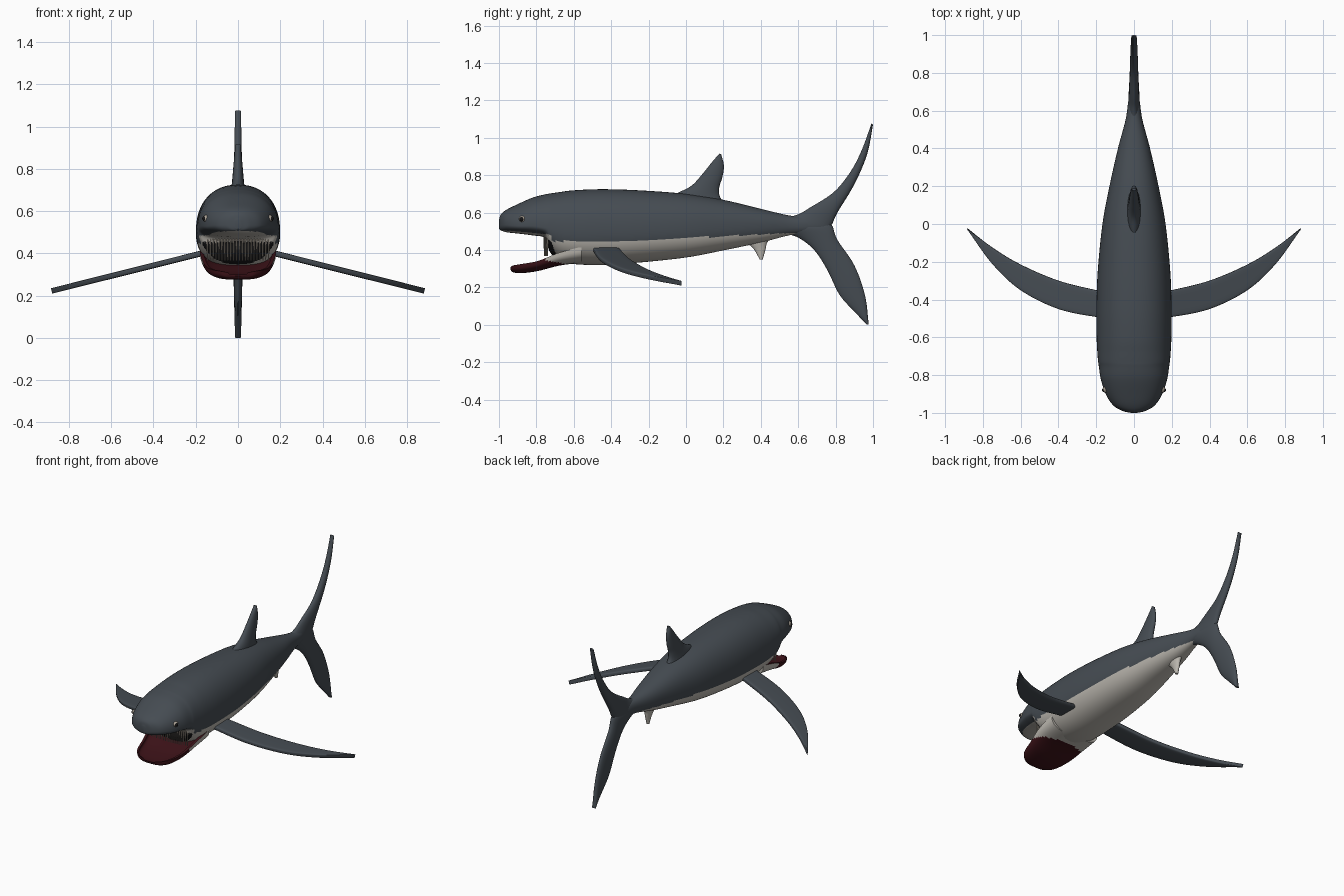
import bpy, bmesh, math
from mathutils import Vector

cube = bpy.data.objects.get("Cube")
if cube:
    bpy.data.objects.remove(cube, do_unlink=True)


def material(name, rgb):
    m = bpy.data.materials.new(name)
    m.use_nodes = True
    m.diffuse_color = (*rgb, 1)
    bsdf = m.node_tree.nodes["Principled BSDF"]
    bsdf.inputs["Base Color"].default_value = (*rgb, 1)
    bsdf.inputs["Roughness"].default_value = 0.7
    return m


SLATE = material("slate_grey", (.06, .072, .085))
CREAM = material("belly_cream", (.5, .475, .43))
RED = material("mouth_red", (.045, .006, .009))
BLACK = material("black", (.008, .008, .009))
IVORY = material("tooth_ivory", (.42, .37, .31))


def spline(rows, steps):
    """Catmull-Rom curve through rows of any width."""
    pts = [Vector(r) for r in rows]
    pts = [pts[0] * 2 - pts[1]] + pts + [pts[-1] * 2 - pts[-2]]
    out = []
    for a, b, c, d in zip(pts, pts[1:], pts[2:], pts[3:]):
        for k in range(steps):
            t = k / steps
            out.append((b * 2 + (c - a) * t + (a * 2 - b * 5 + c * 4 - d) * t * t
                        + (b * 3 - a - c * 3 + d) * t ** 3) / 2)
    return out + [pts[-2]]


def finish(bm, name, mats, rule=None, angle=40):
    """Turn a bmesh into a shaded object, colouring faces by a rule."""
    bmesh.ops.recalc_face_normals(bm, faces=bm.faces)
    for f in bm.faces:
        f.smooth = True
        if rule:
            f.material_index = rule(f.calc_center_median(), f.normal)
    mesh = bpy.data.meshes.new(name)
    bm.to_mesh(mesh)
    bm.free()
    mesh.set_sharp_from_angle(angle=math.radians(angle))
    for m in mats:
        mesh.materials.append(m)
    obj = bpy.data.objects.new(name, mesh)
    bpy.context.collection.objects.link(obj)
    return obj


def loft(name, rings, mats, rule=None, angle=40):
    """Skin closed rings of equal length and cap both ends."""
    bm = bmesh.new()
    loops = [[bm.verts.new(p) for p in ring] for ring in rings]
    for a, b in zip(loops, loops[1:]):
        for i in range(len(a)):
            bm.faces.new((a[i - 1], a[i], b[i], b[i - 1]))
    bm.faces.new(loops[0])
    bm.faces.new(loops[-1])
    return finish(bm, name, mats, rule, angle)


def rounded(t, power):
    """Point on a unit superellipse."""
    c, s = math.cos(t), math.sin(t)
    return (math.copysign(abs(c) ** (2 / power), c), math.copysign(abs(s) ** (2 / power), s))


# Body: y, half width, top, widest height, bottom
stations = [
    (-1, .015, .56, .535, .515), (-.99, .06, .59, .535, .505), (-.96, .11, .615, .535, .495),
    (-.9, .15, .645, .53, .488), (-.82, .176, .68, .53, .478), (-.755, .186, .697, .52, .463),
    (-.728, .19, .702, .52, .39), (-.68, .194, .709, .51, .345), (-.6, .198, .719, .5, .325),
    (-.45, .199, .725, .5, .32), (-.25, .192, .719, .5, .333), (0, .167, .7, .51, .36),
    (.2, .13, .668, .52, .398), (.4, .085, .62, .53, .44), (.55, .045, .585, .53, .478),
    (.65, .03, .575, .53, .49), (.72, .015, .56, .53, .505)]
SIDES = 72
body_rings = []
for y, w, top, mid, low in spline(stations, 10):
    ring = []
    for i in range(SIDES):
        c, s = rounded(math.tau * i / SIDES, 2.25)
        ring.append((w * c, y, mid + s * ((top - mid) if s > 0 else (mid - low))))
    body_rings.append(ring)


def body_colour(p, n):
    if -.77 < p.y < -.6 and p.z < .455 and n.y < -.5 and abs(p.x) < .165:
        return 2
    if p.y < -.72:
        line = .485 - .09 * (p.y + .75)
    else:
        line = .447 + .05 * max(0, p.y + .3) ** .9
    return 1 if p.z < line else 0


loft("body", body_rings, [SLATE, CREAM, BLACK], body_colour)

# Lower jaw, an open scoop: y, half width, rim height, bottom
jaw = [(-.937, .05, .31, .292), (-.925, .09, .317, .281), (-.88, .128, .325, .276),
       (-.79, .155, .342, .288), (-.68, .176, .385, .316), (-.56, .18, .417, .332)]
jaw_rings = []
HALF = 24
for y, w, rim, low in spline(jaw, 8):
    ring = []
    for i in range(HALF + 1):
        c, s = rounded(math.pi * (1 + i / HALF), 3)
        ring.append((w * c, y, rim + s * (rim - low)))
    for i in range(HALF + 1):
        c, s = rounded(-math.pi * i / HALF, 3)
        ring.append((w * .9 * c, y, rim + s * (rim - low) * .6))
    jaw_rings.append(ring)


def jaw_colour(p, n):
    inside = n.z > .3 or n.x * p.x < -.01
    return 1 if not inside and p.y > -.63 - 4 * (p.z - .32) else 0


loft("lower_jaw", jaw_rings, [RED, CREAM], jaw_colour)

# Teeth, one hanging row across the mouth
bm = bmesh.new()
COUNT = 22
for i in range(COUNT):
    x = .29 * (i / (COUNT - 1) - .5)
    tooth = bmesh.ops.create_cone(bm, segments=6, cap_ends=True, radius1=.0025,
                                  radius2=.0055, depth=.11)
    bmesh.ops.translate(bm, verts=tooth["verts"], vec=(x, -.757 + .8 * x * x, .422))
finish(bm, "teeth", [IVORY])


def fin(name, lead, trail, thick, place, mat, power=2, normal=Vector((1, 0, 0))):
    """Blade between a leading and a trailing edge, thinning to the tip."""
    rings = []
    fronts, backs = spline(lead, 6), spline(trail, 6)
    for k, (a, b) in enumerate(zip(fronts, backs)):
        t = k / (len(fronts) - 1)
        a, b = Vector(place(*a)), Vector(place(*b))
        depth = thick[0] + (thick[1] - thick[0]) * t
        ring = []
        for i in range(20):
            c, s = rounded(math.tau * (i + .5) / 20, power)
            ring.append((a + b) / 2 + (a - b) / 2 * c + normal * depth * s)
        rings.append(ring)
    return loft(name, rings, [mat], angle=50)


def upright(y, z):
    return (0, y, z)


# Tail lobes
fin("upper_tail_lobe",
    [(.5, .56), (.6, .592), (.66, .626), (.79, .71), (.88, .82), (.94, .936), (.992, 1.077)],
    [(.6, .5), (.74, .49), (.78, .535), (.81, .6), (.9, .75), (.968, .91), (1, 1.07)],
    (.032, .014), upright, SLATE)
fin("lower_tail_lobe",
    [(.52, .49), (.6, .465), (.684, .4), (.754, .294), (.82, .16), (.9, .07), (.968, 0)],
    [(.6, .55), (.74, .55), (.78, .535), (.81, .455), (.9, .32), (.957, .16), (.977, .003)],
    (.032, .014), upright, SLATE)

# Dorsal and anal fins
fin("dorsal_fin",
    [(-.11, .67), (-.04, .708), (.03, .745), (.09, .81), (.14, .872), (.178, .915)],
    [(.23, .63), (.185, .68), (.178, .73), (.195, .79), (.203, .85), (.188, .913)],
    (.04, .012), upright, SLATE)
fin("anal_fin", [(.29, .47), (.335, .43), (.365, .4), (.395, .348)],
    [(.47, .48), (.435, .44), (.425, .4), (.41, .348)], (.028, .01), upright, CREAM)

# Pectoral fins, flat blades sloping down and swept back
for side, label in ((1, "left"), (-1, "right")):
    fin(label + "_pectoral_fin",
        [(.1, -.5), (.2, -.492), (.4, -.45), (.6, -.35), (.75, -.21), (.88, -.03)],
        [(.1, -.37), (.2, -.35), (.4, -.3), (.6, -.215), (.75, -.125), (.882, -.024)],
        (.014, .013), lambda x, y: (side * x, y, .398 - .25 * (x - .18)), SLATE,
        power=6, normal=Vector((side * .24, 0, .97)))

    # Eyes, a pale ball with a dark pupil
    for part, out, radius, mat in (("eye", .148, .018, IVORY), ("pupil", .157, .0125, BLACK)):
        bm = bmesh.new()
        bmesh.ops.create_uvsphere(bm, u_segments=20, v_segments=12, radius=radius)
        bmesh.ops.translate(bm, verts=bm.verts, vec=(side * out, -.875 - (out - .148) * .4, .565))
        finish(bm, label + "_" + part, [mat])
